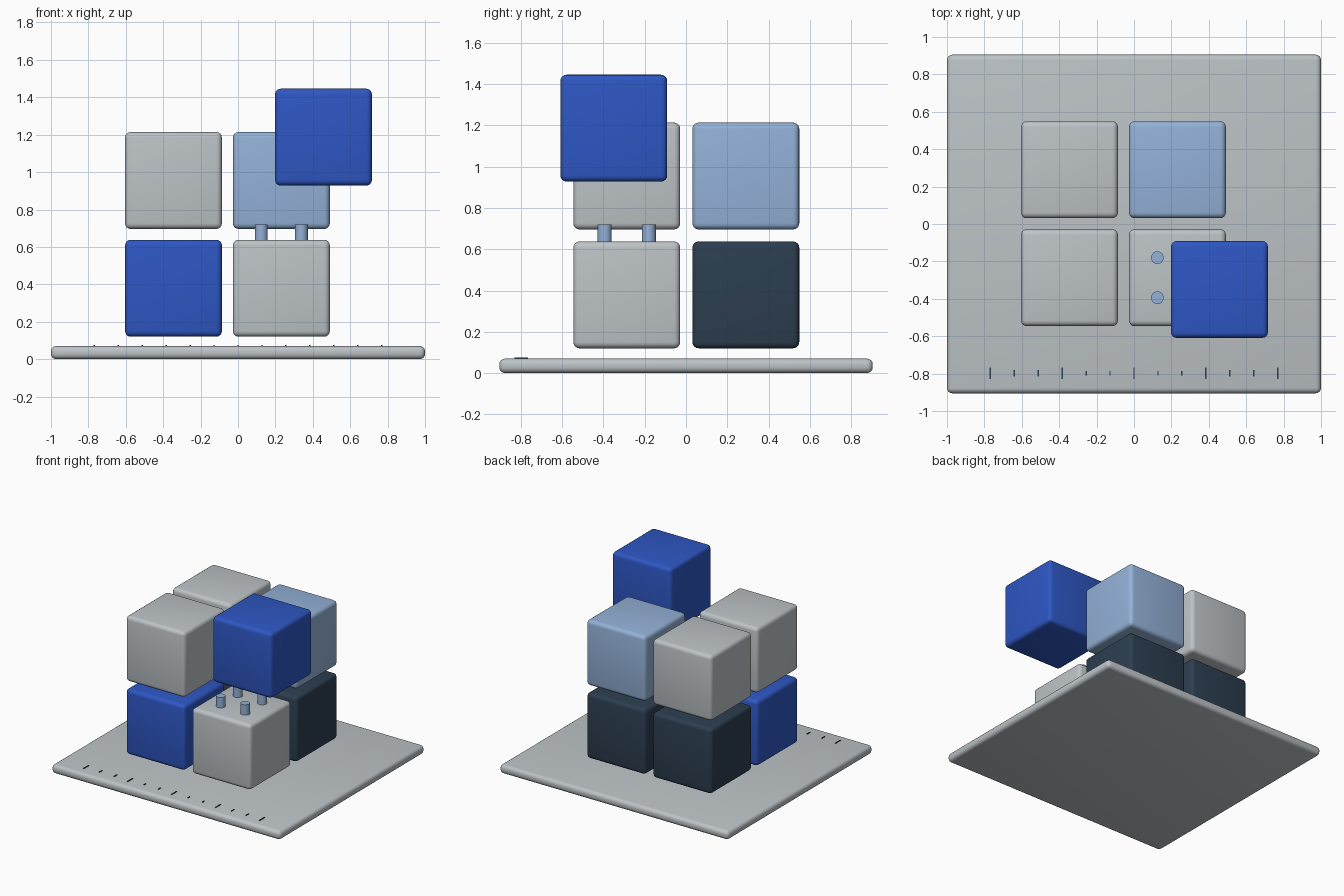
import bpy

cube = bpy.data.objects.get("Cube")
if cube:
    bpy.data.objects.remove(cube, do_unlink=True)


def material(name, r, g, b):
    # 8-bit display colour converted to linear
    lin = [((c / 255 + 0.055) / 1.055) ** 2.4 for c in (r, g, b)] + [1.0]
    m = bpy.data.materials.new(name)
    m.use_nodes = True
    m.diffuse_color = lin
    m.node_tree.nodes["Principled BSDF"].inputs["Base Color"].default_value = lin
    return m


GREY = material("light grey", 189, 195, 199)
BLUE = material("strong blue", 46, 87, 196)
PALE = material("pale blue", 148, 178, 216)
NAVY = material("dark navy", 44, 62, 80)


def finish(obj, name, mat, bevel=0, segments=4):
    obj.name = name
    obj.data.materials.append(mat)
    if bevel:
        mod = obj.modifiers.new("rounded edges", "BEVEL")
        mod.width = bevel
        mod.segments = segments
        bpy.ops.object.modifier_apply(modifier=mod.name)
        bpy.ops.object.shade_smooth_by_angle()
    return obj


def box(name, size, centre, mat, bevel=0):
    bpy.ops.mesh.primitive_cube_add(size=1, location=centre)
    obj = bpy.context.object
    obj.scale = size
    bpy.ops.object.transform_apply(location=False, rotation=False, scale=True)
    return finish(obj, name, mat, bevel)


# Base plate
BASE_TOP = 0.07
box("base_plate", (2, 1.81, BASE_TOP), (0, 0, BASE_TOP / 2), GREY, 0.028)

# Two by two by two stack of blocks, one of them pulled out
SIDE = 0.518
XS = {"right": -0.345, "left": 0.232}
YS = {"front": -0.287, "back": 0.29}
ZS = {"lower": 0.379, "upper": 0.955}
COLOURS = {
    ("lower", "front", "right"): BLUE,
    ("lower", "front", "left"): GREY,
    ("lower", "back", "right"): NAVY,
    ("lower", "back", "left"): NAVY,
    ("upper", "front", "right"): GREY,
    ("upper", "back", "right"): GREY,
    ("upper", "back", "left"): PALE,
}
for (level, depth, side), mat in COLOURS.items():
    box(f"block_{level}_{depth}_{side}", (SIDE,) * 3,
        (XS[side], YS[depth], ZS[level]), mat, 0.03)
box("block_lifted", (SIDE,) * 3, (0.457, -0.35, 1.187), BLUE, 0.03)

# Connector pegs on the exposed lower block
for sx in (-1, 1):
    for sy in (-1, 1):
        bpy.ops.mesh.primitive_cylinder_add(
            vertices=24, radius=0.034, depth=0.1,
            location=(XS["left"] + sx * 0.107, YS["front"] + sy * 0.107, 0.67))
        finish(bpy.context.object, "connector_peg", PALE)
        bpy.ops.object.shade_smooth_by_angle()

# Ruler ticks along the front of the plate
for i in range(-6, 7):
    if i % 3 == 0:
        length = 0.064
    else:
        length = 0.036 if abs(i) > 3 else 0.024
    box("ruler_tick", (0.007, length, 0.008),
        (i * 0.128, -0.798, BASE_TOP + 0.001), NAVY)
